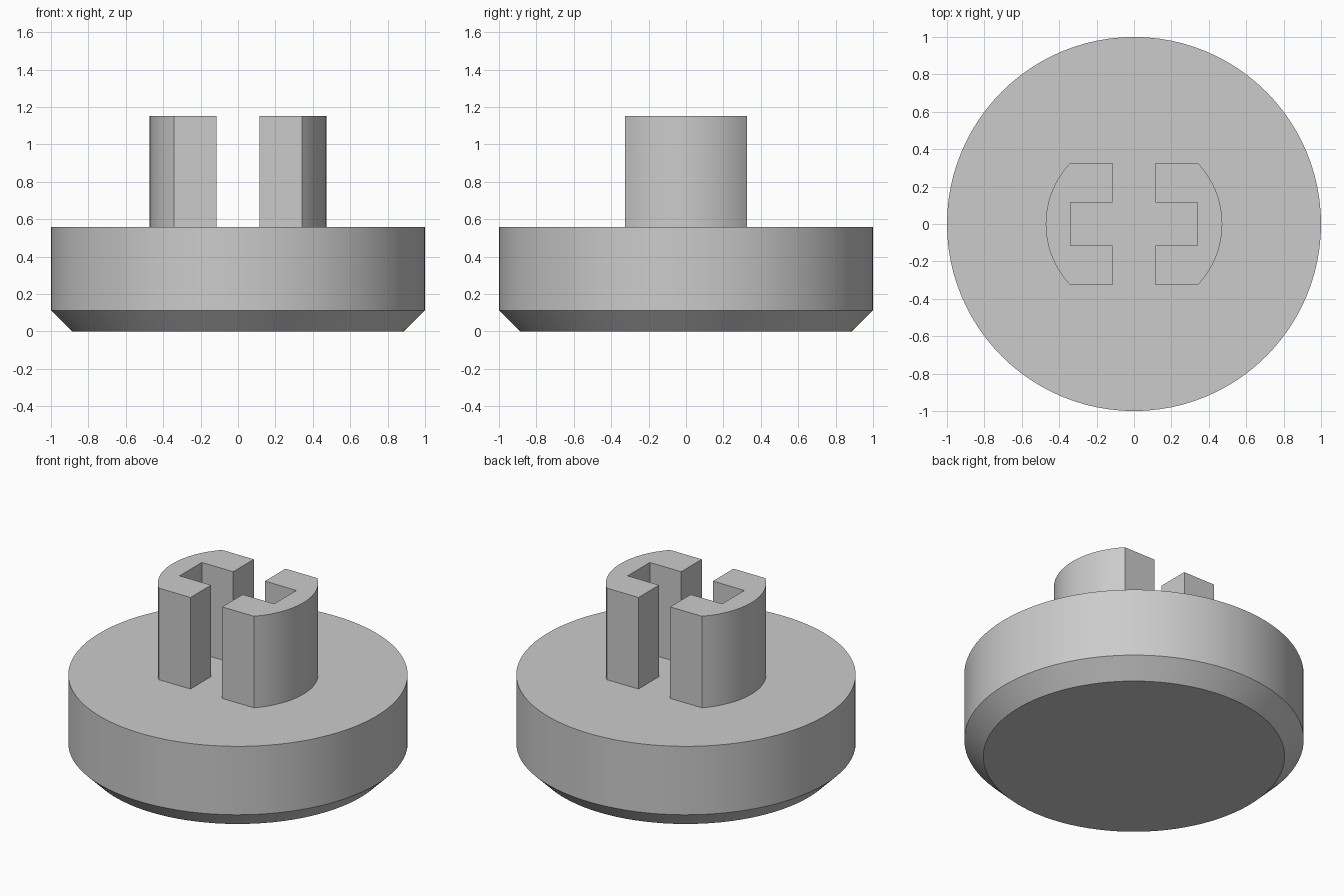
import bpy, bmesh, math

cube = bpy.data.objects.get("Cube")
if cube:
    bpy.data.objects.remove(cube, do_unlink=True)

# Plain grey plastic
grey = bpy.data.materials.new("light_grey")
grey.use_nodes = True
COLOR = (0.6, 0.6, 0.6, 1)
grey.diffuse_color = COLOR
grey.node_tree.nodes["Principled BSDF"].inputs["Base Color"].default_value = COLOR

BASE_TOP, STEM_TOP = 0.557, 1.152


def add_object(name, bm):
    bmesh.ops.recalc_face_normals(bm, faces=bm.faces[:])
    mesh = bpy.data.meshes.new(name)
    bm.to_mesh(mesh)
    bm.free()
    mesh.materials.append(grey)
    obj = bpy.data.objects.new(name, mesh)
    bpy.context.collection.objects.link(obj)
    bpy.ops.object.select_all(action='DESELECT')
    obj.select_set(True)
    bpy.context.view_layer.objects.active = obj
    bpy.ops.object.shade_smooth_by_angle(angle=math.radians(25))
    return obj


def loft(bm, rings):
    """Skin closed rings of points and cap both ends."""
    loops = [[bm.verts.new(p) for p in ring] for ring in rings]
    for low, high in zip(loops, loops[1:]):
        for i in range(len(low)):
            j = (i + 1) % len(low)
            bm.faces.new((low[i], low[j], high[j], high[i]))
    bm.faces.new(loops[0][::-1])
    bm.faces.new(loops[-1])


def circle(radius, z, sides=96):
    steps = [math.tau * i / sides for i in range(sides)]
    return [(radius * math.cos(a), radius * math.sin(a), z) for a in steps]


# Round base with a chamfered underside
bm = bmesh.new()
loft(bm, [circle(0.888, 0), circle(1, 0.112), circle(1, BASE_TOP)])
add_object("base", bm)

# C-shaped prongs: round outer wall, square slot facing the centre
RADIUS, HALF_DEPTH, GAP, SLOT_END = 0.472, 0.325, 0.114, 0.34
limit = math.asin(HALF_DEPTH / RADIUS)
arc = [limit * (2 * i / 24 - 1) for i in range(25)]
outline = [(RADIUS * math.cos(a), RADIUS * math.sin(a)) for a in arc]
outline += [(GAP, HALF_DEPTH), (GAP, GAP), (SLOT_END, GAP),
            (SLOT_END, -GAP), (GAP, -GAP), (GAP, -HALF_DEPTH)]

for name, side in (("left_prong", 1), ("right_prong", -1)):
    bm = bmesh.new()
    loft(bm, [[(side * x, y, z) for x, y in outline] for z in (BASE_TOP, STEM_TOP)])
    add_object(name, bm)
